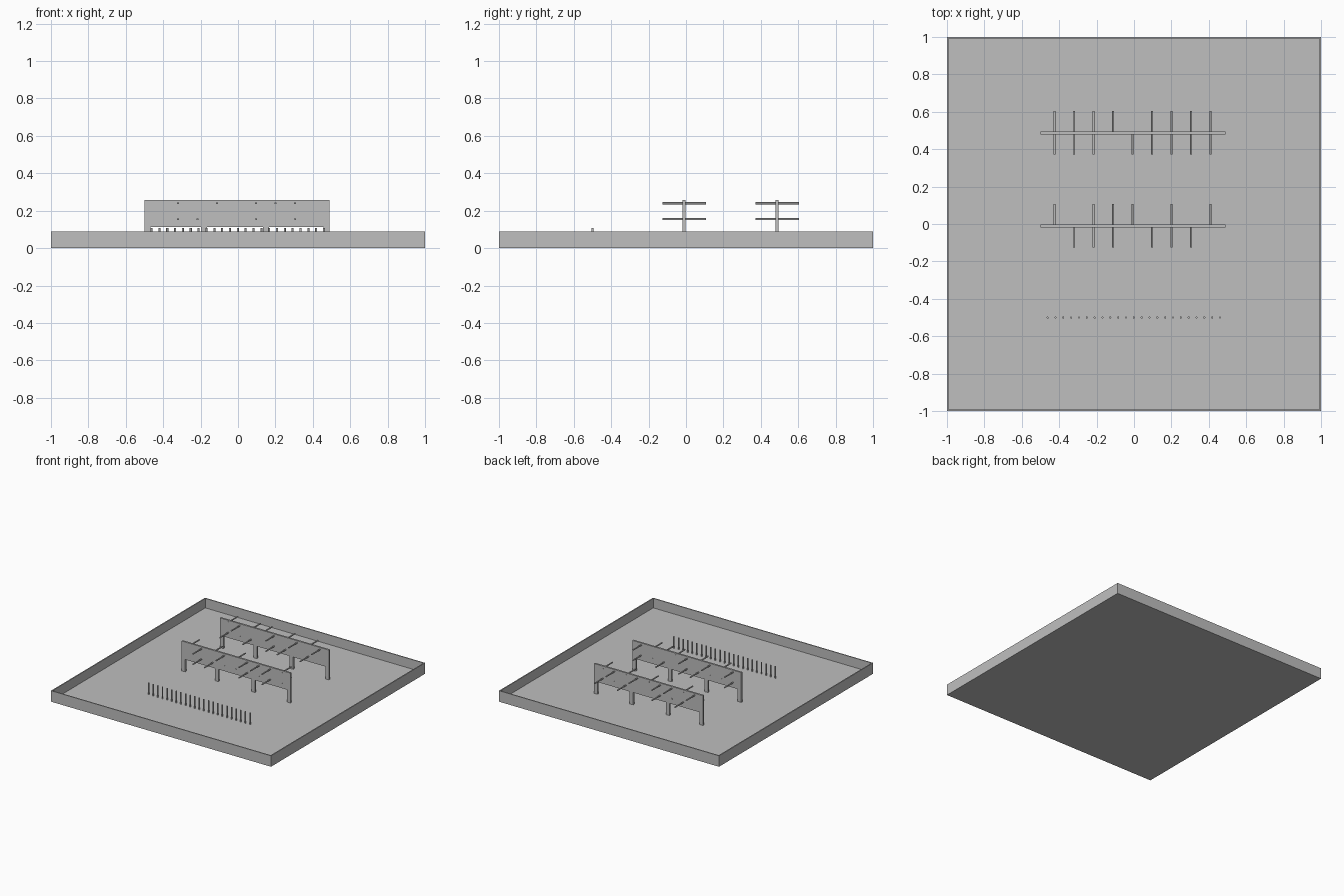
import bpy, bmesh, math
from mathutils import Matrix, Vector

if "Cube" in bpy.data.objects:
    bpy.data.objects.remove(bpy.data.objects["Cube"])

grey = bpy.data.materials.new("plain grey")
grey.diffuse_color = (0.52, 0.52, 0.52, 1)
grey.use_nodes = True
grey.node_tree.nodes["Principled BSDF"].inputs["Base Color"].default_value = grey.diffuse_color

FLOOR = 0.012           # top of the tray floor


def finish(name, bm):
    bmesh.ops.recalc_face_normals(bm, faces=bm.faces)
    mesh = bpy.data.meshes.new(name)
    bm.to_mesh(mesh)
    bm.free()
    mesh.materials.append(grey)
    ob = bpy.data.objects.new(name, mesh)
    bpy.context.collection.objects.link(ob)
    return ob


def rod(bm, start, end, radius, sides=12):
    start, end = Vector(start), Vector(end)
    axis = end - start
    turn = Vector((0, 0, 1)).rotation_difference(axis).to_matrix().to_4x4()
    bmesh.ops.create_cone(bm, cap_ends=True, segments=sides, radius1=radius,
                          radius2=radius, depth=axis.length,
                          matrix=Matrix.Translation((start + end) / 2) @ turn)


# Open tray: box with its top face inset and pushed down to the floor
bm = bmesh.new()
bmesh.ops.create_cube(bm, size=1, matrix=Matrix.Translation((0, 0, 0.045))
                      @ Matrix.Diagonal((2, 2, 0.09, 1)))
top = max(bm.faces, key=lambda f: f.calc_center_median().z)
bmesh.ops.inset_region(bm, faces=[top], thickness=0.012)
inner = bmesh.ops.extrude_discrete_faces(bm, faces=[top])["faces"][0]
for v in inner.verts:
    v.co.z = FLOOR
finish("tray", bm)


# Board on four legs, cut from one flat profile
def rack_board(name, y, thick=0.015):
    legs = [(-0.50, -0.468), (-0.197, -0.165), (0.134, 0.166), (0.458, 0.49)]
    under, foot, high = 0.113, FLOOR, 0.257
    outline = [(-0.50, high)]
    for i, (a, b) in enumerate(legs):
        if i:
            outline.append((a, under))
        outline += [(a, foot), (b, foot)]
        if i < len(legs) - 1:
            outline.append((b, under))
    outline.append((0.49, high))
    bm = bmesh.new()
    face = bm.faces.new([bm.verts.new((x, y - thick / 2, z)) for x, z in outline])
    out = bmesh.ops.extrude_face_region(bm, geom=[face])["geom"]
    bmesh.ops.translate(bm, vec=(0, thick, 0),
                        verts=[g for g in out if isinstance(g, bmesh.types.BMVert)])
    finish(name, bm)


# Pegs: each position has an upper and a lower one; F points forward, B backward
def rack_pegs(name, y, upper, lower):
    bm = bmesh.new()
    for z, row in ((0.240, upper), (0.155, lower)):
        for i, way in enumerate(row):
            x = -0.425 + 0.1043 * i
            s = -1 if way == "F" else 1
            rod(bm, (x, y - s * 0.0085, z), (x, y + s * 0.116, z), 0.0055)
    ob = finish(name, bm)
    return ob


rack_board("front_rack_board", -0.010)
rack_pegs("front_rack_pegs", -0.010, "BFBFBFFFB", "BFFBBFBFB")
rack_board("back_rack_board", 0.487)
rack_pegs("back_rack_pegs", 0.487, "BFBBFBFBF", "FBFBFFBFB")

# Row of upright pins near the front
bm = bmesh.new()
for i in range(23):
    x = -0.462 + 0.0419 * i
    rod(bm, (x, -0.5, FLOOR), (x, -0.5, 0.108), 0.0055)
finish("pin_row", bm)

# Smooth the round parts, keeping the end rims sharp
for ob in bpy.context.collection.objects:
    if "peg" in ob.name or "pin" in ob.name:
        bpy.ops.object.select_all(action='DESELECT')
        ob.select_set(True)
        bpy.context.view_layer.objects.active = ob
        bpy.ops.object.shade_smooth_by_angle(angle=math.radians(40))
